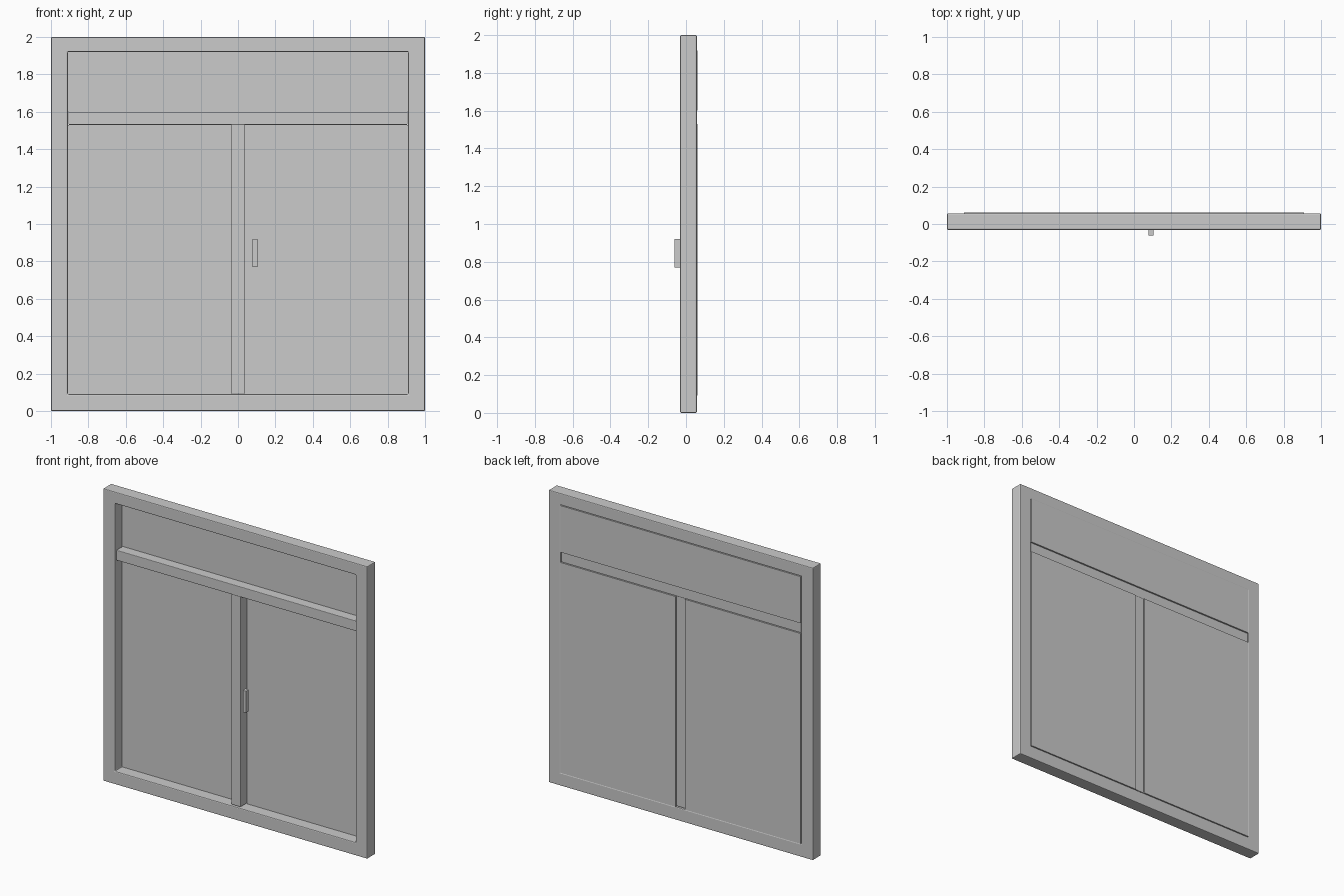
import bpy, bmesh

if "Cube" in bpy.data.objects:
    bpy.data.objects.remove(bpy.data.objects["Cube"], do_unlink=True)

grey = bpy.data.materials.new("light_grey")
grey.use_nodes = True
grey.diffuse_color = (0.6, 0.6, 0.6, 1)
grey.node_tree.nodes["Principled BSDF"].inputs["Base Color"].default_value = (0.6, 0.6, 0.6, 1)


def finish(name, bm, bevel):
    bmesh.ops.recalc_face_normals(bm, faces=bm.faces[:])
    mesh = bpy.data.meshes.new(name)
    bm.to_mesh(mesh)
    bm.free()
    mesh.materials.append(grey)
    obj = bpy.data.objects.new(name, mesh)
    bpy.context.collection.objects.link(obj)
    if bevel:
        mod = obj.modifiers.new("soft_edges", "BEVEL")
        mod.width = bevel
        mod.segments = 2
        mod.limit_method = "ANGLE"
    return obj


def box(name, x, y, z, bevel=0):
    bm = bmesh.new()
    bmesh.ops.create_cube(bm, size=1)
    for v in bm.verts:
        for axis, (low, high) in enumerate((x, y, z)):
            v.co[axis] = low if v.co[axis] < 0 else high
    return finish(name, bm, bevel)


# Outer frame: a square ring with depth
bm = bmesh.new()
rings = []
for x, low, high in ((1, 0, 2), (0.91, 0.09, 1.92)):
    for y in (-0.031, 0.057):
        rings.append([bm.verts.new((sx * x, y, z)) for sx, z in
                      ((-1, low), (1, low), (1, high), (-1, high))])
outer_front, outer_back, inner_front, inner_back = rings
for a, b in ((outer_front, outer_back), (outer_back, inner_back),
             (inner_back, inner_front), (inner_front, outer_front)):
    for i in range(4):
        j = (i + 1) % 4
        bm.faces.new((a[i], a[j], b[j], b[i]))
finish("outer_frame", bm, 0.006)

# Dividing bars
bar_depth = (-0.022, 0.053)
box("transom_bar", (-0.907, 0.907), bar_depth, (1.53, 1.6), 0.004)
box("centre_mullion", (-0.035, 0.035), bar_depth, (0.094, 1.532), 0.003)

# Panes, standing slightly proud at the back
pane_depth = (0.045, 0.061)
box("upper_pane", (-0.909, 0.909), pane_depth, (1.6, 1.919))
box("left_pane", (0.035, 0.909), pane_depth, (0.091, 1.53))
box("right_pane", (-0.909, -0.035), pane_depth, (0.091, 1.53))

# Pull handle
box("handle", (0.078, 0.104), (-0.061, -0.031), (0.77, 0.92), 0.002)
